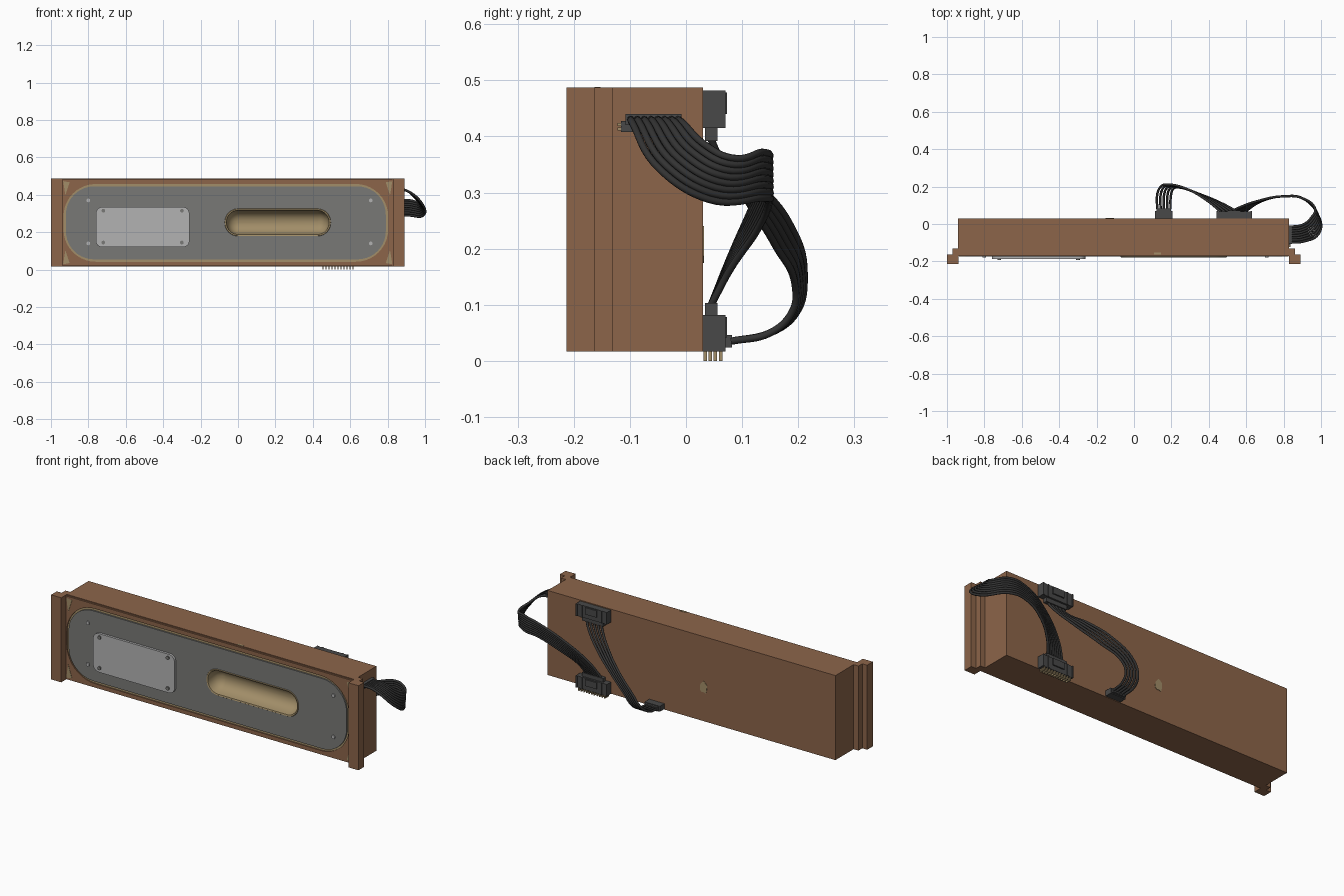
import bpy, bmesh, math, random
from mathutils import Vector

if "Cube" in bpy.data.objects:
    bpy.data.objects.remove(bpy.data.objects["Cube"])

random.seed(4)

def mat(name, r, g, b):
    m = bpy.data.materials.new(name)
    m.diffuse_color = (r, g, b, 1)
    m.use_nodes = True
    m.node_tree.nodes["Principled BSDF"].inputs["Base Color"].default_value = m.diffuse_color
    return m

WOOD = mat("brown_casing", 0.265, 0.13, 0.068)
TAN = mat("tan_brass", 0.36, 0.27, 0.14)
GREY = mat("grey_plate", 0.19, 0.19, 0.182)
LIGHT = mat("light_label", 0.45, 0.45, 0.45)
DARK = mat("dark_connector", 0.065, 0.065, 0.065)
CABLE = mat("black_cable", 0.033, 0.033, 0.033)

def finish(name, mesh, m, smooth=None):
    mesh.materials.clear()
    mesh.materials.append(m)
    ob = bpy.data.objects.new(name, mesh)
    bpy.context.collection.objects.link(ob)
    if smooth:
        for o in bpy.context.selected_objects:
            o.select_set(False)
        bpy.context.view_layer.objects.active = ob
        ob.select_set(True)
        bpy.ops.object.shade_smooth_by_angle(angle=math.radians(smooth))
    return ob

def boxes(name, spans, m):
    """One object from several boxes, each (x0, x1, y0, y1, z0, z1)."""
    bm = bmesh.new()
    for x0, x1, y0, y1, z0, z1 in spans:
        for v in bmesh.ops.create_cube(bm, size=1)["verts"]:
            v.co = Vector((x0 + (v.co.x + .5) * (x1 - x0), y0 + (v.co.y + .5) * (y1 - y0),
                           z0 + (v.co.z + .5) * (z1 - z0)))
    me = bpy.data.meshes.new(name)
    bm.to_mesh(me)
    bm.free()
    return finish(name, me, m)

def rounded(x0, z0, x1, z1, r, inset=0, n=10):
    x0, z0, x1, z1, r = x0 + inset, z0 + inset, x1 - inset, z1 - inset, max(r - inset, .003)
    pts = []
    for k, (cx, cz) in enumerate([(x1 - r, z1 - r), (x0 + r, z1 - r), (x0 + r, z0 + r), (x1 - r, z0 + r)]):
        for i in range(n + 1):
            a = math.pi / 2 * (k + i / n)
            pts.append((cx + r * math.cos(a), cz + r * math.sin(a)))
    return pts

def curve_mesh(name, cu):
    tmp = bpy.data.objects.new(name, cu)
    bpy.context.collection.objects.link(tmp)
    me = bpy.data.meshes.new_from_object(tmp.evaluated_get(bpy.context.evaluated_depsgraph_get()))
    bpy.data.objects.remove(tmp)
    return me

def plate(name, loops, y0, y1, m, smooth=30):
    """Flat xz outline (first loop) with holes (other loops), from y0 to y1."""
    cu = bpy.data.curves.new(name, 'CURVE')
    cu.dimensions, cu.fill_mode, cu.extrude = '2D', 'BOTH', abs(y1 - y0) / 2
    for loop in loops:
        s = cu.splines.new('POLY')
        s.points.add(len(loop) - 1)
        for p, (x, z) in zip(s.points, loop):
            p.co = (x, z, 0, 1)
        s.use_cyclic_u = True
    me = curve_mesh(name, cu)
    for v in me.vertices:
        x, z, d = v.co
        v.co = (x, (y0 + y1) / 2 - d, z)
    bm = bmesh.new()
    bm.from_mesh(me)
    bmesh.ops.remove_doubles(bm, verts=bm.verts, dist=1e-5)
    bmesh.ops.recalc_face_normals(bm, faces=bm.faces)
    bm.to_mesh(me)
    bm.free()
    return finish(name, me, m, smooth)

def ribbon(name, path, count, radius=.0065):
    """Parallel wires; path(t) gives the points for t from -1 to 1."""
    cu = bpy.data.curves.new(name, 'CURVE')
    cu.dimensions, cu.bevel_depth, cu.bevel_resolution = '3D', radius, 2
    cu.resolution_u, cu.use_fill_caps = 8, True
    for i in range(count):
        pts = path(-1 + 2 * i / (count - 1))
        s = cu.splines.new('BEZIER')
        s.bezier_points.add(len(pts) - 1)
        for p, co in zip(s.bezier_points, pts):
            p.co = co
            p.handle_left_type = p.handle_right_type = 'AUTO'
    return finish(name, curve_mesh(name, cu), CABLE, 60)

def slot(inset=0):
    return rounded(-.065, .185, .49, .32, .0655, inset)

# casing with a pocket cut for the finger recess
casing = boxes("casing", [(-.94, .83, -.163, .03, .017, .487)], WOOD)
cutter = plate("pocket_cutter", [slot(-.003)], -.2, -.09, WOOD)
cutter.hide_render = True
mod = casing.modifiers.new("pocket", 'BOOLEAN')
mod.object, mod.operation, mod.solver = cutter, 'DIFFERENCE', 'EXACT'
bpy.context.view_layer.objects.active = casing
bpy.ops.object.modifier_apply(modifier="pocket")
bpy.data.objects.remove(cutter)

# front frame, tan backing and grey face plate
def face(inset, r=.15):
    return rounded(-.92, .055, .79, .445, r, inset)
plate("front_frame", [[(-.94, .02), (.83, .02), (.83, .482), (-.94, .482)], face(-.013, .16)], -.172, -.16, WOOD)
plate("tan_backing", [face(-.014, .16), slot(-.002)], -.166, -.162, TAN)
plate("face_plate", [face(0), slot()], -.174, -.164, GREY)

# worn tan corners and chips
for side in (-1, 1):
    for up in (-1, 1):
        cx = lambda d: -.055 + side * (.88 - d)
        cz = lambda d: .251 + up * (.222 - d)
        plate("worn_corner", [[(cx(0), cz(0)), (cx(.035), cz(.006)), (cx(.012), cz(.075))]], -.1735, -.17, TAN)
plate("back_chip", [[(-.13 + random.uniform(.018, .03) * math.cos(a * .524),
                      .205 + random.uniform(.024, .038) * math.sin(a * .524)) for a in range(12)]],
      .029, .032, TAN)
boxes("top_chip", [(.108, .145, -.163, -.152, .48, .4885)], TAN)

# stepped end rails
for side, name in ((-1, "left_rail"), (1, "right_rail")):
    spans = []
    for a, b, y0, y1 in ((.883, .945, -.213, -.163), (.88, .915, -.165, -.13)):
        xs = sorted((-.055 + side * a, -.055 + side * b))
        spans.append((*xs, y0, y1, .017, .487))
    boxes(name, spans, WOOD)

# concave finger recess, lofted from shrinking slots
bm = bmesh.new()
rings = [[bm.verts.new((x, y, z)) for x, z in slot(i)] for i, y in
         ((-.006, -.175), (-.004, -.178), (.003, -.176), (.006, -.16), (.012, -.14), (.024, -.122), (.042, -.11), (.06, -.106))]
for a, b in zip(rings, rings[1:]):
    for i in range(len(a)):
        j = (i + 1) % len(a)
        bm.faces.new((a[i], a[j], b[j], b[i]))
bm.faces.new(rings[-1])
bmesh.ops.recalc_face_normals(bm, faces=bm.faces)
if bm.faces[-1:][0].normal.y > 0:
    bmesh.ops.reverse_faces(bm, faces=bm.faces)
me = bpy.data.meshes.new("finger_recess")
bm.to_mesh(me)
bm.free()
finish("finger_recess", me, TAN, 50)

# label plate and screws
plate("label_plate", [rounded(-.76, .12, -.26, .335, .035)], -.187, -.172, LIGHT)
def screws(name, xs, zs, y, m):
    for x in xs:
        for z in zs:
            plate(name, [rounded(x - .01, z - .01, x + .01, z + .01, .01, 0, 4)], y - .006, y + .002, m)
screws("label_screw", (-.72, -.30), (.145, .315), -.187, GREY)
screws("face_screw", (-.80, .71), (.14, .37), -.174, LIGHT)

# rear connectors: housing, cable neck, ribs and latch
def housing(name, z0, z1, neck):
    spans = [(.44, .63, .03, .066, z0, z1), (.47, .6, .034, .056, *neck),
             (.50, .57, .06, .073, z0 + .025, z1 - .004)]
    spans += [(x - .004, x + .004, .06, .07, z0, z1) for x in (.444, .475, .595, .626)]
    boxes(name, spans, DARK)
housing("upper_connector", .415, .482, (.392, .42))
housing("lower_connector", .017, .082, (.08, .103))
boxes("connector_pins", [(x - .003, x + .003, y - .003, y + .003, 0, .02)
                         for x in [.455 + .016 * i for i in range(11)]
                         for y in (.034, .043, .052, .062)], TAN)
boxes("small_connector", [(.112, .205, .03, .07, .02, .05), (.12, .198, .07, .082, .024, .046)], DARK)
boxes("side_connector", [(.825, .846, -.108, -.008, .42, .44), (.825, .838, -.116, -.03, .408, .428)], DARK)
boxes("side_pins", [(.828, .836, -.122, -.112, z, z + .005) for z in (.411, .419)], TAN)

# ribbon cables
ribbon("side_cable", lambda t: [
    (.838, -.057 + .042 * t, .431), (.90, -.05 + .045 * t, .423), (.97 - .022 * t, -.005 + .04 * t, .362 + .022 * t),
    (.978 - .01 * t, .06 + .02 * t, .325 + .037 * t), (.90, .138, .331 + .041 * t), (.80, .148, .318 + .036 * t),
    (.68 - .01 * t, .125, .26 + .03 * t), (.575 - .035 * t, .077, .17 + .01 * t), (.535 - .045 * t, .045, .1)], 8)
ribbon("rear_cable", lambda t: [
    (.16 + .035 * t, .08, .035), (.16 + .037 * t, .15, .05), (.175 + .035 * t, .192 - .004 * t, .085),
    (.21 + .03 * t, .203 - .008 * t, .14 - .01 * t), (.32 + .03 * t, .172 - .012 * t, .225 - .02 * t),
    (.43 + .04 * t, .118 - .008 * t, .30 - .015 * t), (.52 + .045 * t, .056, .37), (.535 + .045 * t, .044, .396)], 5)
